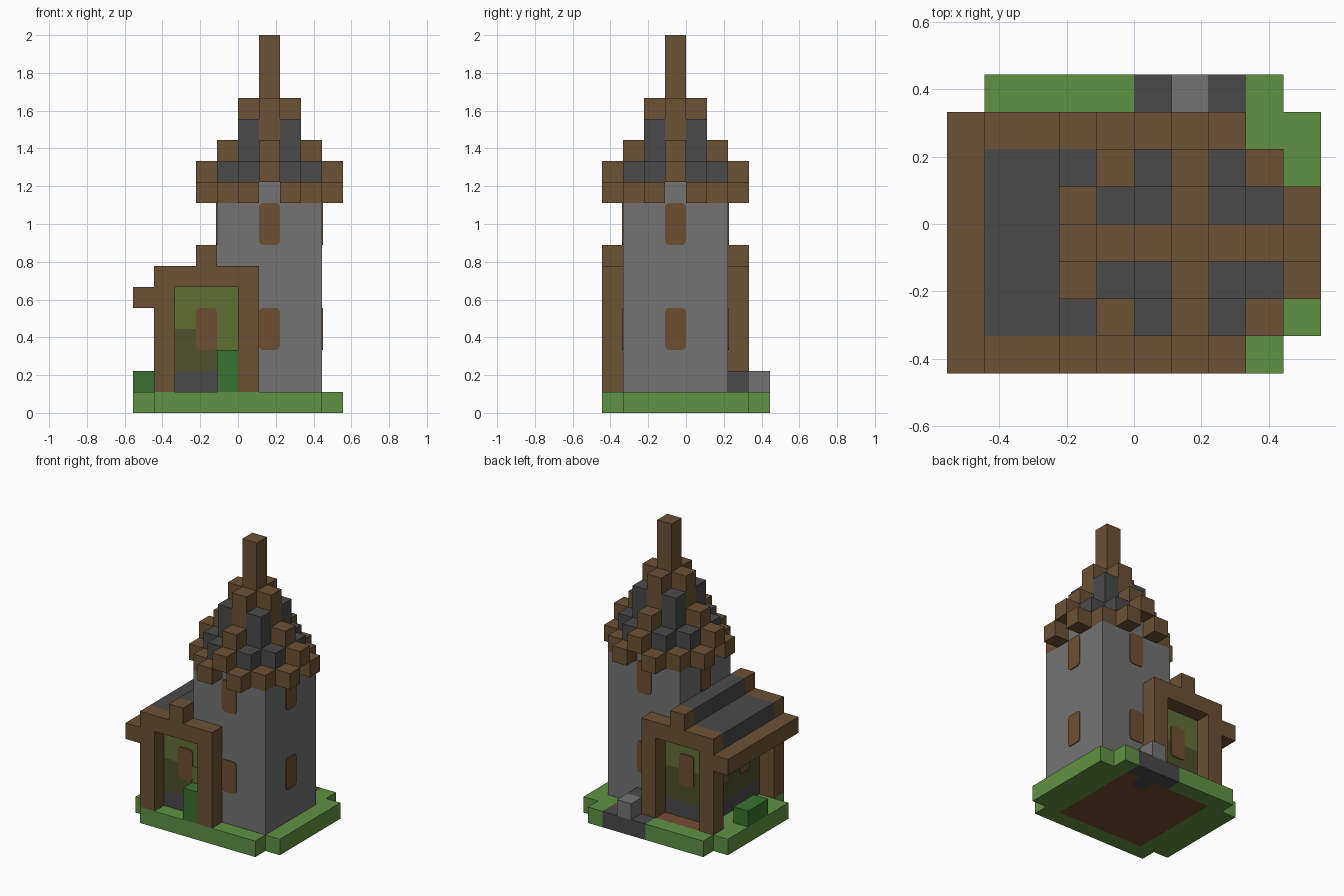
import bpy, bmesh
from mathutils import Vector

U = 2 / 18          # size of one block
PLATE = 0.05        # thickness of painted plates, in blocks

old = bpy.data.objects.get("Cube")
if old:
    bpy.data.objects.remove(old)


def material(name, hex_code):
    channels = [int(hex_code[i:i + 2], 16) / 255 for i in (0, 2, 4)]
    lin = [c / 12.92 if c < 0.04 else ((c + 0.055) / 1.055) ** 2.4 for c in channels]
    mat = bpy.data.materials.new(name)
    mat.use_nodes = True
    mat.diffuse_color = (*lin, 1)
    mat.node_tree.nodes["Principled BSDF"].inputs["Base Color"].default_value = (*lin, 1)
    return mat


wood = material("wood", "6B5136")
slate = material("dark slate", "4A4A4A")
stone = material("light stone", "737373")
grass = material("grass", "629143")
leaf = material("leaf green", "3A7230")
upper_plaster = material("olive plaster", "616E35")
lower_plaster = material("dark olive plaster", "4E502D")
dirt = material("dirt", "734E35")
shutter = material("window brown", "6D4F32")


def add_box(bm, x0, x1, y0, y1, z0, z1):
    geo = bmesh.ops.create_cube(bm, size=1)["verts"]
    for v in geo:
        v.co = Vector((x1 if v.co.x > 0 else x0,
                       y1 if v.co.y > 0 else y0,
                       z1 if v.co.z > 0 else z0)) * U
    return geo


def finish(name, bm, mat):
    mesh = bpy.data.meshes.new(name)
    bm.to_mesh(mesh)
    bm.free()
    mesh.materials.append(mat)
    obj = bpy.data.objects.new(name, mesh)
    bpy.context.collection.objects.link(obj)
    return obj


def boxes(name, mat, *bounds):
    bm = bmesh.new()
    for b in bounds:
        add_box(bm, *b)
    return finish(name, bm, mat)


def window(name, x, y, z, axis):
    # Thin plate with rounded corners; axis is the facing direction
    half = [0.5, 0.5, 1]
    half[axis] = PLATE
    bm = bmesh.new()
    add_box(bm, x - half[0], x + half[0], y - half[1], y + half[1], z - half[2], z + half[2])
    edges = [e for e in bm.edges
             if abs(e.verts[0].co[axis] - e.verts[1].co[axis]) > PLATE * U]
    bmesh.ops.bevel(bm, geom=edges, offset=0.2 * U, segments=3, profile=0.5, affect='EDGES')
    finish(name, bm, shutter)


# Ground tiles
boxes("lawn", grass,
      (-5, -3, -3, 3, 0, 1), (3, 5, -3, 3, 0, 1), (-4, 4, -4, -3, 0, 1),
      (-4, 0, 3, 4, 0, 1), (3, 4, 3, 4, 0, 1))
boxes("earth", dirt,
      (-3, 3, -3, 2, 0, 1), (-3, 1, 2, 3, 0, 1), (2, 3, 2, 3, 0, 1))
boxes("path", slate, (0, 3, 3, 4, 0, 1), (1, 2, 2, 3, 0, 2))
boxes("path_stone", stone, (1, 2, 3, 4, 1, 2))
boxes("front_bush", leaf, (-1, 0, -4, -3, 1, 3))
boxes("side_bush", leaf, (-5, -4, -1, 1, 1, 2))

# Tower walls, with the centre of each side rising between the eave blocks
boxes("tower", stone, (-1, 4, -3, 2, 1, 10),
      (1, 2, -3, 2, 10, 11), (-1, 4, -1, 0, 10, 11))

# Stepped tower roof: column tops by distance from the centre column
tops = {(0, 0): 18, (0, 1): 15, (0, 2): 13, (0, 3): 12, (1, 1): 14,
        (1, 2): 12, (1, 3): 11, (2, 2): 11}
roof_wood, roof_slate = [], []
for dx in range(-3, 4):
    for dy in range(-3, 4):
        near, far = sorted((abs(dx), abs(dy)))
        if (near, far) not in tops:
            continue
        is_wood = near == 0 or far == 3 or near == 2
        column = (1 + dx, 2 + dx, dy - 1, dy, 11 if near == 0 else 10, tops[near, far])
        (roof_wood if is_wood else roof_slate).append(column)
boxes("tower_roof_beams", wood, *roof_wood)
boxes("tower_roof_tiles", slate, *roof_slate)

# Tower windows on all four sides
for z, level in ((4, "lower"), (9, "upper")):
    for s, (fx, fy) in ((-1, ("left", "front")), (1, ("right", "back"))):
        window(f"tower_{level}_window_{fx}", 1.5 + s * 2.5, -0.5, z, 0)
        window(f"tower_{level}_window_{fy}", 1.5, -0.5 + s * 2.5, z, 1)

# House walls in three bands, lapping slightly over the tower corner
y0, y1 = -3 - PLATE, 2 + PLATE
boxes("house_foundation", slate, (-3, 0, y0, y1, 1, 2))
boxes("house_lower_wall", lower_plaster, (-3, 0, y0, y1, 2, 4))
boxes("house_upper_wall", upper_plaster, (-3, 0, y0, y1, 4, 6),
      (-1, 0, y0 - PLATE, y0, 3, 4))
window("house_window_front", -1.5, y0, 4, 1)
window("house_window_back", -1.5, y1, 4, 1)
for y in (-1.5, 0.5):
    window("house_window_side", -3, y, 4, 0)

# Timber gable frames at the front and back
for name, y in (("front", -4), ("back", 2)):
    boxes(name + "_gable", wood,
          (-4, -3, y, y + 1, 1, 6), (0, 1, y, y + 1, 1, 6),
          (-4, 1, y, y + 1, 6, 7), (-2, -1, y, y + 1, 7, 8))

# House roof
boxes("eave_beam", wood, (-5, -4, -4, 3, 5, 6), (-4, -3, -3, 2, 5, 6))
boxes("house_roof", slate, (-4, -1, -3, 2, 6, 7), (-2, -1, -3, 2, 7, 8))
